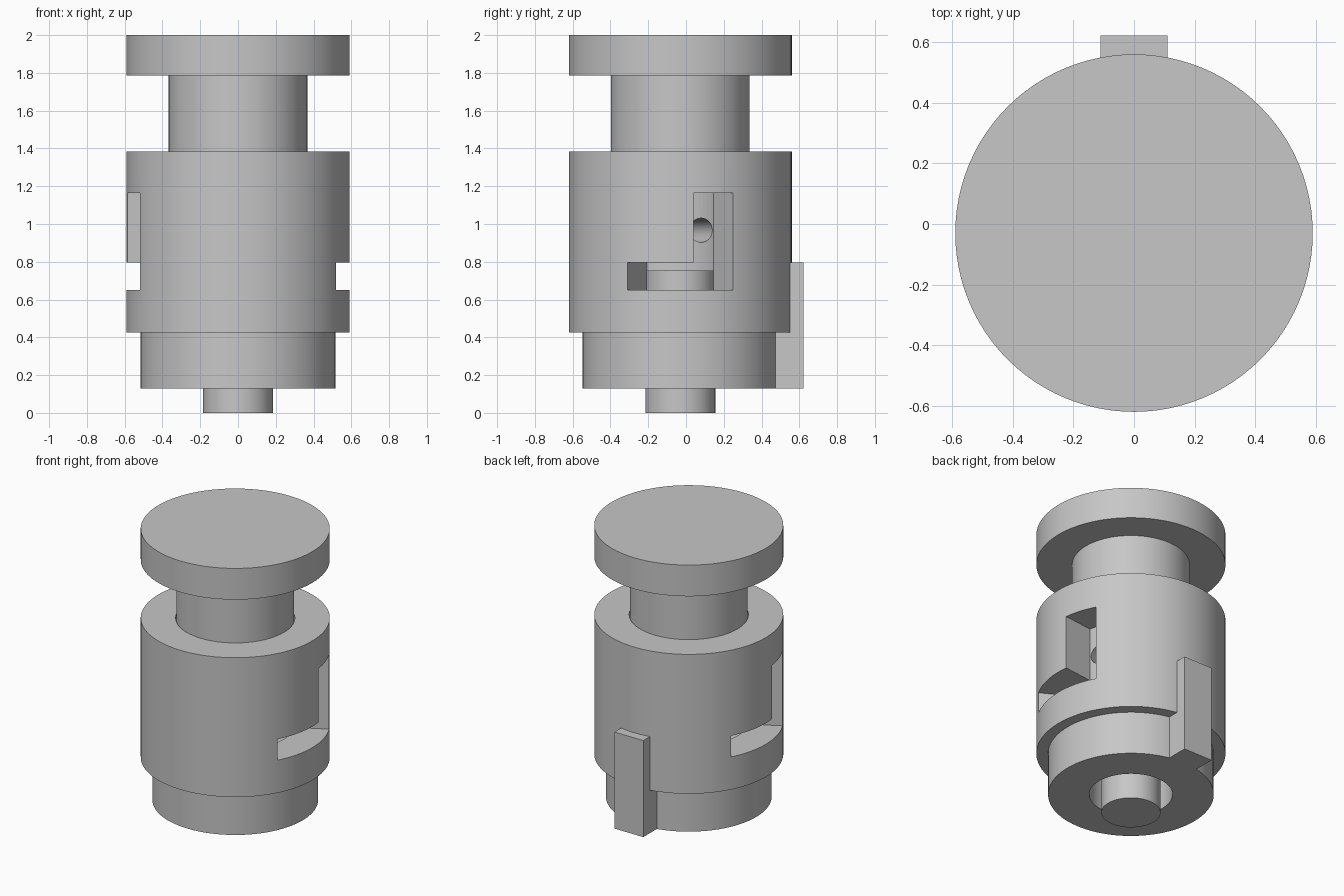
import bpy, bmesh, math
from mathutils import Matrix, Vector

if "Cube" in bpy.data.objects:
    bpy.data.objects.remove(bpy.data.objects["Cube"], do_unlink=True)

AXIS_Y = -0.03
SEGMENTS = 96

grey = bpy.data.materials.new("machined grey")
grey.use_nodes = True
colour = (0.57, 0.57, 0.57, 1)
grey.diffuse_color = colour
grey.node_tree.nodes["Principled BSDF"].inputs["Base Color"].default_value = colour


def finish(bm, name):
    bmesh.ops.recalc_face_normals(bm, faces=bm.faces)
    mesh = bpy.data.meshes.new(name)
    bm.to_mesh(mesh)
    bm.free()
    mesh.materials.append(grey)
    obj = bpy.data.objects.new(name, mesh)
    bpy.context.collection.objects.link(obj)
    return obj


def lathe(name, profile):
    """Turn a closed (radius, z) outline around the vertical axis."""
    bm = bmesh.new()
    verts = [bm.verts.new((r, AXIS_Y, z)) for r, z in profile]
    edges = [bm.edges.new((a, b)) for a, b in zip(verts, verts[1:] + verts[:1])
             if a.co.x > 0 or b.co.x > 0]
    bmesh.ops.spin(bm, geom=verts + edges, cent=(0, AXIS_Y, 0), axis=(0, 0, 1),
                   angle=math.tau, steps=SEGMENTS, use_duplicate=False)
    bmesh.ops.remove_doubles(bm, verts=bm.verts, dist=0.0001)
    return finish(bm, name)


def slot_cutter(name, outline, turn):
    """Extend an (angle, z) outline radially, giving radial side walls."""
    bm = bmesh.new()
    rings = []
    for radius in (0.22, 0.9):
        ring = []
        for degrees, z in outline:
            a = math.radians(degrees + turn)
            ring.append(bm.verts.new((radius * math.cos(a),
                                      AXIS_Y + radius * math.sin(a), z)))
        rings.append(ring)
        bm.faces.new(ring)
    inner, outer = rings
    for i in range(len(outline)):
        j = (i + 1) % len(outline)
        bm.faces.new((inner[i], inner[j], outer[j], outer[i]))
    bmesh.ops.triangulate(bm, faces=[f for f in bm.faces if len(f.verts) > 4])
    return finish(bm, name)


def cut(target, cutter):
    cutter.hide_render = True
    mod = target.modifiers.new("cut", 'BOOLEAN')
    mod.operation = 'DIFFERENCE'
    mod.solver = 'EXACT'
    mod.object = cutter
    bpy.context.view_layer.objects.active = target
    bpy.ops.object.modifier_apply(modifier=mod.name)
    bpy.data.objects.remove(cutter, do_unlink=True)


# Hollow sleeve with a stepped bore and a narrower foot
sleeve = lathe("sleeve", [(0.26, 0.13), (0.517, 0.13), (0.517, 0.425), (0.59, 0.425),
                          (0.59, 1.385), (0.372, 1.385), (0.372, 0.5), (0.26, 0.5)])

# Two opposite L-shaped bayonet slots
slot = [(-28.3, 0.65), (28.3, 0.65), (28.3, 1.165), (6.8, 1.165), (6.8, 0.795), (-28.3, 0.795)]
for turn in (0, 180):
    cut(sleeve, slot_cutter("slot_cutter", slot, turn))

# Plunger with stem, shaft and push cap
plunger = lathe("plunger", [(0, 0), (0.185, 0), (0.185, 0.75), (0.367, 0.75),
                            (0.367, 1.785), (0.59, 1.785), (0.59, 2), (0, 2)])

# Cross hole for the guide pin
bm = bmesh.new()
pose = (Matrix.Translation(Vector((0, AXIS_Y, 0.967)))
        @ Matrix.Rotation(math.radians(17.5), 4, 'Z')
        @ Matrix.Rotation(math.pi / 2, 4, 'Y'))
bmesh.ops.create_cone(bm, cap_ends=True, segments=32, radius1=0.064, radius2=0.064,
                      depth=1.2, matrix=pose)
cut(plunger, finish(bm, "pin_hole_cutter"))

# Locating key on the back
bm = bmesh.new()
bmesh.ops.create_cube(bm, size=1, matrix=Matrix.Translation((0, 0.522, 0.4625))
                      @ Matrix.Diagonal((0.22, 0.2, 0.665, 1)))
finish(bm, "back_key")

# Smooth round surfaces, crisp machined edges
bpy.ops.object.select_all(action='DESELECT')
for obj in (sleeve, plunger):
    obj.select_set(True)
bpy.context.view_layer.objects.active = sleeve
bpy.ops.object.shade_smooth_by_angle(angle=math.radians(30))
